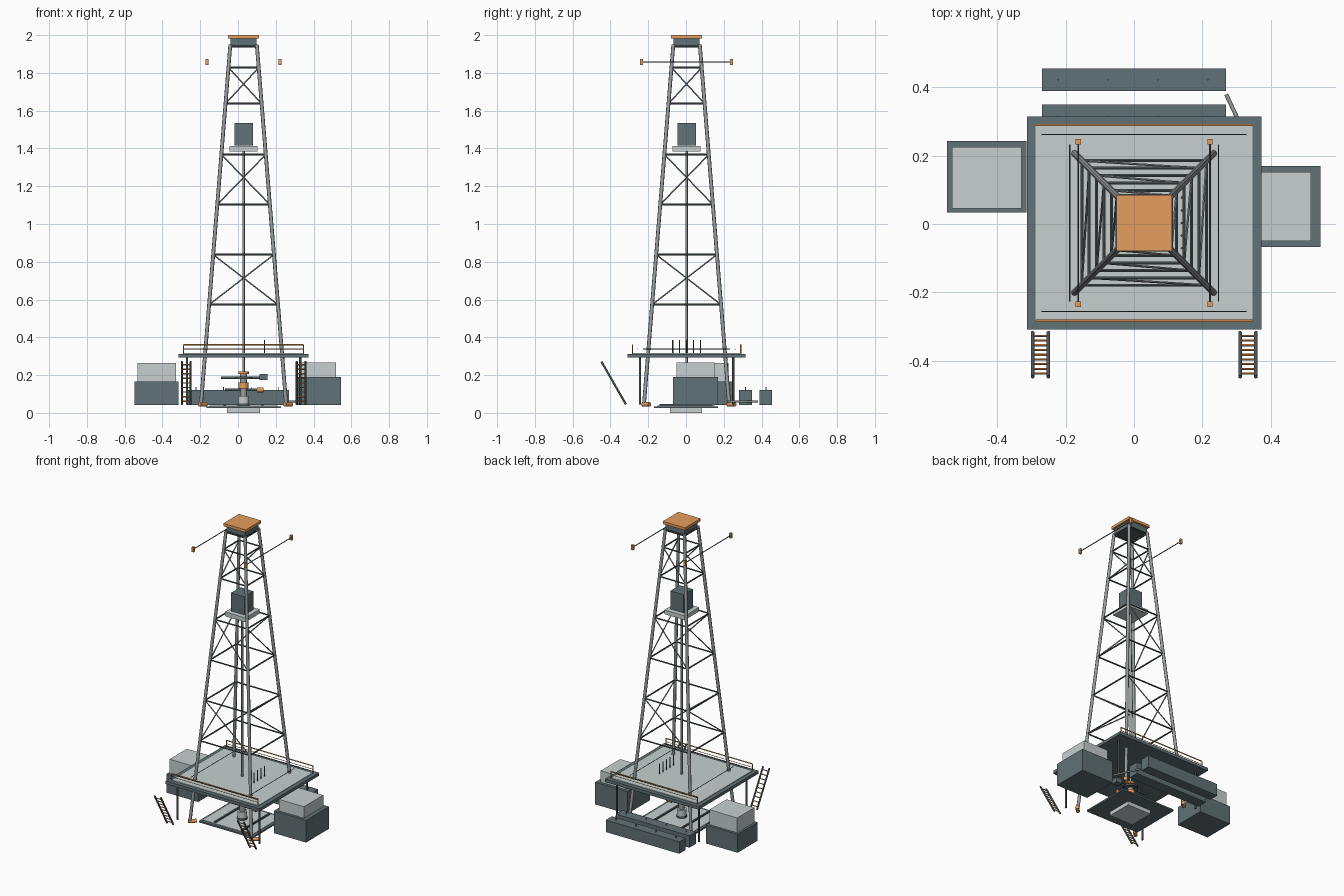
import bpy, math
from mathutils import Vector

cube = bpy.data.objects.get("Cube")
if cube:
    bpy.data.objects.remove(cube, do_unlink=True)


def material(name, rgb):
    m = bpy.data.materials.new(name)
    m.use_nodes = True
    m.diffuse_color = (*rgb, 1)
    m.node_tree.nodes["Principled BSDF"].inputs["Base Color"].default_value = (*rgb, 1)
    return m


LIGHT = material("light grey", (0.57, 0.63, 0.625))
SLATE = material("slate", (0.12, 0.165, 0.18))
ORANGE = material("orange", (0.80, 0.34, 0.11))
STEEL = material("steel", (0.32, 0.34, 0.34))
DARK = material("dark steel", (0.08, 0.105, 0.11))

CX, CY = 0.0295, 0.003      # derrick axis
BASE_Z, TOP_Z = 0.04, 1.95


def box(name, x, y, z, mat):
    """Box from (min, max) pairs on each axis."""
    lo, hi = Vector((x[0], y[0], z[0])), Vector((x[1], y[1], z[1]))
    bpy.ops.mesh.primitive_cube_add(size=1, location=(lo + hi) / 2)
    o = bpy.context.object
    o.name = name
    o.scale = hi - lo
    o.data.materials.append(mat)


def block(name, centre, size, mat):
    spans = [(c - s / 2, c + s / 2) for c, s in zip(centre, size)]
    box(name, *spans, mat)


def rod(name, a, b, r, mat, sides=8):
    """Cylinder running from point a to point b."""
    a, b = Vector(a), Vector(b)
    d = b - a
    bpy.ops.mesh.primitive_cylinder_add(vertices=sides, radius=r, depth=d.length,
                                        location=(a + b) / 2)
    o = bpy.context.object
    o.name = name
    o.rotation_euler = d.to_track_quat('Z', 'Y').to_euler()
    o.data.materials.append(mat)
    if sides > 6:
        bpy.ops.object.shade_smooth_by_angle(angle=math.radians(50))


def corner(i, z):
    """Point on derrick leg i (counter-clockwise) at height z."""
    t = (z - BASE_Z) / (TOP_Z - BASE_Z)
    h = 0.226 + (0.07 - 0.226) * t
    sx, sy = ((-1, -1), (1, -1), (1, 1), (-1, 1))[i % 4]
    return Vector((CX + sx * h, CY + sy * h, z))


# Derrick legs and diagonal feet
for i in range(4):
    rod("derrick_leg", corner(i, BASE_Z), corner(i, TOP_Z), 0.010, STEEL)
    foot = corner(i, 0.045) + Vector((0.01, 0.012, 0))
    half = Vector((0.018, 0.018, 0))
    rod("leg_foot", foot - half, foot + half, 0.012, ORANGE, 12)

# Horizontal rings and one diagonal brace per face
for z in (0.573, 0.838, 1.103, 1.368, 1.637, 1.828, 1.94):
    for i in range(4):
        rod("ring_beam", corner(i, z), corner(i + 1, z), 0.005, DARK, 6)
for low, high in ((0.573, 0.838), (1.103, 1.368), (1.637, 1.828)):
    for i in range(4):
        rod("diagonal_brace", corner(i + 1, low), corner(i, high), 0.0037, STEEL, 6)

# Crown
block("crown_block", (CX, CY, 1.964), (0.138, 0.138, 0.036), SLATE)
block("crown_collar", (CX, CY, 1.943), (0.12, 0.12, 0.012), DARK)
block("crown_cap", (CX, CY, 1.991), (0.163, 0.163, 0.018), ORANGE)

# Outrigger rods with orange tips
for x in (CX - 0.193, CX + 0.193):
    rod("outrigger_rod", (x, CY - 0.235, 1.858), (x, CY + 0.235, 1.858), 0.003, DARK, 6)
    for s in (-1, 1):
        block("outrigger_tip", (x, CY + s * 0.238, 1.858), (0.015, 0.015, 0.032), ORANGE)

# Travelling drive and drill string
block("drive_housing", (CX, CY, 1.476), (0.098, 0.098, 0.12), SLATE)
block("drive_plate", (CX, CY, 1.399), (0.15, 0.15, 0.028), LIGHT)
rod("drill_string", (CX, CY, 0.04), (CX, CY, 1.39), 0.0065, STEEL)

# Drill floor
block("floor_frame", (CX, CY, 0.303), (0.687, 0.624, 0.02), SLATE)
block("floor_plate", (CX, CY, 0.313), (0.635, 0.57, 0.008), LIGHT)
for sx in (-1, 1):
    for sy in (-1, 1):
        rod("floor_post", (CX + sx * 0.30, CY + sy * 0.247, 0.045),
            (CX + sx * 0.30, CY + sy * 0.247, 0.30), 0.006, DARK)
    x = CX + sx * 0.218
    rod("side_line", (x, CY - 0.23, 0.338), (x, CY + 0.23, 0.338), 0.002, DARK, 6)

# Guard rails and inner lines at front and back
for s in (-1, 1):
    y = CY + s * 0.287
    rod("guard_rail", (CX - 0.317, y, 0.36), (CX + 0.317, y, 0.36), 0.0035, ORANGE)
    rod("middle_rail", (CX - 0.317, y, 0.338), (CX + 0.317, y, 0.338), 0.002, ORANGE, 6)
    yi = CY + s * 0.259
    rod("inner_line", (CX - 0.30, yi, 0.338), (CX + 0.30, yi, 0.338), 0.002, DARK, 6)
    for sx in (-1, 1):
        rod("rail_post", (CX + sx * 0.317, y, 0.31), (CX + sx * 0.317, y, 0.36), 0.003, ORANGE, 6)

# Standing pipes on the floor
for i in range(5):
    y = CY + (i - 2) * 0.037
    rod("standing_pipe", (0.14, y, 0.31), (0.14, y, 0.385), 0.0035, DARK)

# Base plate and footing below the floor
block("base_plate", (CX, 0, 0.03), (0.395, 0.34, 0.010), SLATE)
block("base_top", (CX, 0, 0.036), (0.36, 0.30, 0.004), LIGHT)
block("base_footing", (CX, 0, 0.0125), (0.175, 0.17, 0.025), LIGHT)
for s in (-1, 1):
    block("base_runner", (CX + s * 0.10, 0, 0.041), (0.012, 0.28, 0.010), DARK)

# Wellhead stack
for r, z0, z1, mat in ((0.032, 0.038, 0.05, DARK), (0.030, 0.05, 0.09, LIGHT),
                       (0.018, 0.09, 0.21, STEEL), (0.027, 0.13, 0.162, ORANGE),
                       (0.045, 0.18, 0.192, DARK), (0.028, 0.205, 0.218, ORANGE)):
    rod("wellhead_stage", (CX, CY, z0), (CX, CY, z1), r, mat, 16)
rod("upper_arm", (-0.09, CY, 0.186), (0.15, CY, 0.186), 0.007, DARK)
block("arm_box", (0.135, CY, 0.19), (0.042, 0.04, 0.032), SLATE)
rod("lower_arm", (-0.07, CY, 0.122), (0.115, CY, 0.122), 0.007, DARK)
rod("arm_tip", (0.10, CY, 0.122), (0.135, CY, 0.122), 0.013, ORANGE, 12)

# Side equipment boxes
box("left_unit_base", (0.31, 0.546), (-0.068, 0.17), (0.043, 0.19), SLATE)
box("left_unit_top", (0.335, 0.518), (-0.05, 0.152), (0.19, 0.266), LIGHT)
box("right_unit_base", (-0.548, -0.315), (0.033, 0.243), (0.043, 0.165), SLATE)
box("right_unit_top", (-0.533, -0.329), (0.046, 0.226), (0.165, 0.263), LIGHT)

# Long tanks at the back
for y0, y1 in ((0.28, 0.35), (0.39, 0.455)):
    box("long_tank", (-0.27, 0.269), (y0, y1), (0.043, 0.122), SLATE)
    for i in range(4):
        x = -0.222 + i * 0.146
        y = (y0 + y1) / 2
        rod("tank_vent", (x, y, 0.12), (x, y, 0.138), 0.0025, STEEL, 6)
rod("tank_pipe", (0.27, 0.38, 0.06), (0.345, 0.22, 0.06), 0.006, STEEL)

# Leaning ladders
for x in (-0.274, 0.334):
    foot, head = Vector((x, -0.318, 0.045)), Vector((x, -0.448, 0.272))
    for s in (-1, 1):
        off = Vector((s * 0.023, 0, 0))
        rod("ladder_rail", foot + off, head + off, 0.0055, DARK)
    for i in range(9):
        p = foot.lerp(head, (i + 0.7) / 9.4)
        rod("ladder_rung", p - Vector((0.022, 0, 0)), p + Vector((0.022, 0, 0)), 0.0035, ORANGE, 6)
